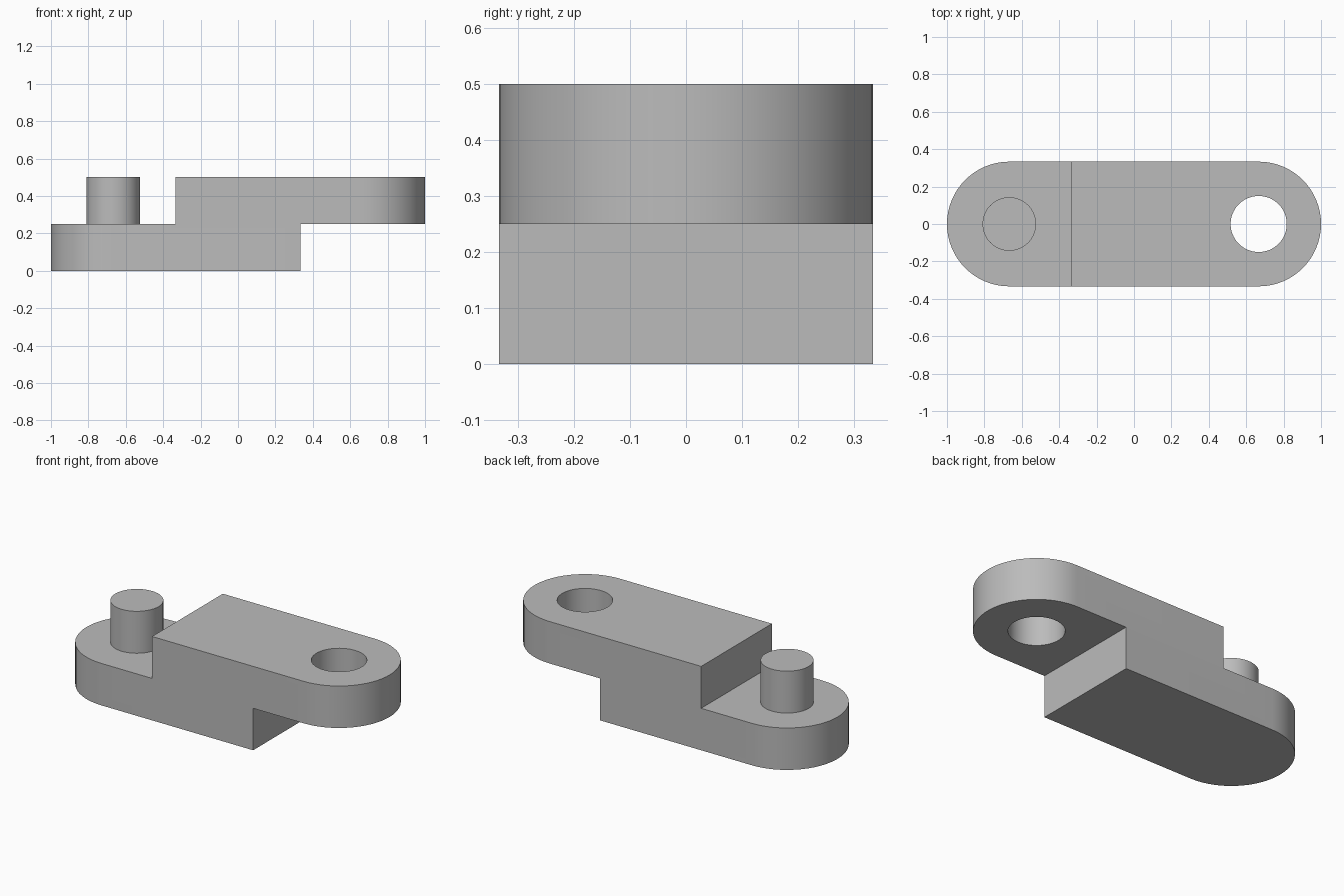
import bpy
import bmesh
from math import cos, sin, pi, radians

cube = bpy.data.objects.get("Cube")
if cube:
    bpy.data.objects.remove(cube, do_unlink=True)

R = 1 / 3            # end radius, also half width
CX = 2 / 3           # distance of pin and hole axes from the centre
H = 0.5              # full height
MID = H / 2          # level of both steps
SEG = 64

grey = bpy.data.materials.new("plain grey")
grey.use_nodes = True
colour = (0.5, 0.5, 0.5, 1)
grey.diffuse_color = colour
grey.node_tree.nodes["Principled BSDF"].inputs["Base Color"].default_value = colour


def arc(cx, radius, start, sweep, steps):
    return [(cx + radius * cos(start + sweep * i / steps),
             radius * sin(start + sweep * i / steps)) for i in range(steps)]


def prism(name, outline, z0, z1):
    """Extrude a plan outline from z0 to z1."""
    bm = bmesh.new()
    face = bm.faces.new([bm.verts.new((x, y, z0)) for x, y in outline])
    top = bmesh.ops.extrude_face_region(bm, geom=[face], use_keep_orig=True)
    moved = [g for g in top["geom"] if isinstance(g, bmesh.types.BMVert)]
    bmesh.ops.translate(bm, vec=(0, 0, z1 - z0), verts=moved)
    bmesh.ops.recalc_face_normals(bm, faces=bm.faces)
    mesh = bpy.data.meshes.new(name)
    bm.to_mesh(mesh)
    bm.free()
    mesh.materials.append(grey)
    obj = bpy.data.objects.new(name, mesh)
    bpy.context.collection.objects.link(obj)
    return obj


def rectangle(x0, x1):
    return [(x0, -1), (x1, -1), (x1, 1), (x0, 1)]


def cut(target, cutter):
    """Subtract the cutter from the target and discard it."""
    mod = target.modifiers.new("cut", "BOOLEAN")
    mod.operation = "DIFFERENCE"
    mod.solver = "EXACT"
    mod.object = cutter
    bpy.context.view_layer.objects.active = target
    bpy.ops.object.modifier_apply(modifier=mod.name)
    bpy.data.objects.remove(cutter, do_unlink=True)


# Link body: round-ended bar, including the two straight-side end points
half = SEG // 2
outline = (arc(CX, R, -pi / 2, pi, half) + [(CX, R)]
           + arc(-CX, R, pi / 2, pi, half) + [(-CX, -R)])
body = prism("link_body", outline, 0, H)

# Opposite half-lap steps and the through hole
cut(body, prism("upper_step_cutter", rectangle(-2, -R), MID, 1))
cut(body, prism("lower_step_cutter", rectangle(R, 2), -1, MID))
cut(body, prism("hole_cutter", arc(CX, 0.15, 0, 2 * pi, SEG), -1, 1))

# Pin standing on the lower step
pin = prism("pin", arc(-CX, 0.143, 0, 2 * pi, SEG), MID, H)

# Smooth curved walls, sharp edges elsewhere
bpy.ops.object.select_all(action="DESELECT")
for obj in (body, pin):
    obj.select_set(True)
bpy.context.view_layer.objects.active = body
bpy.ops.object.shade_smooth_by_angle(angle=radians(30))
